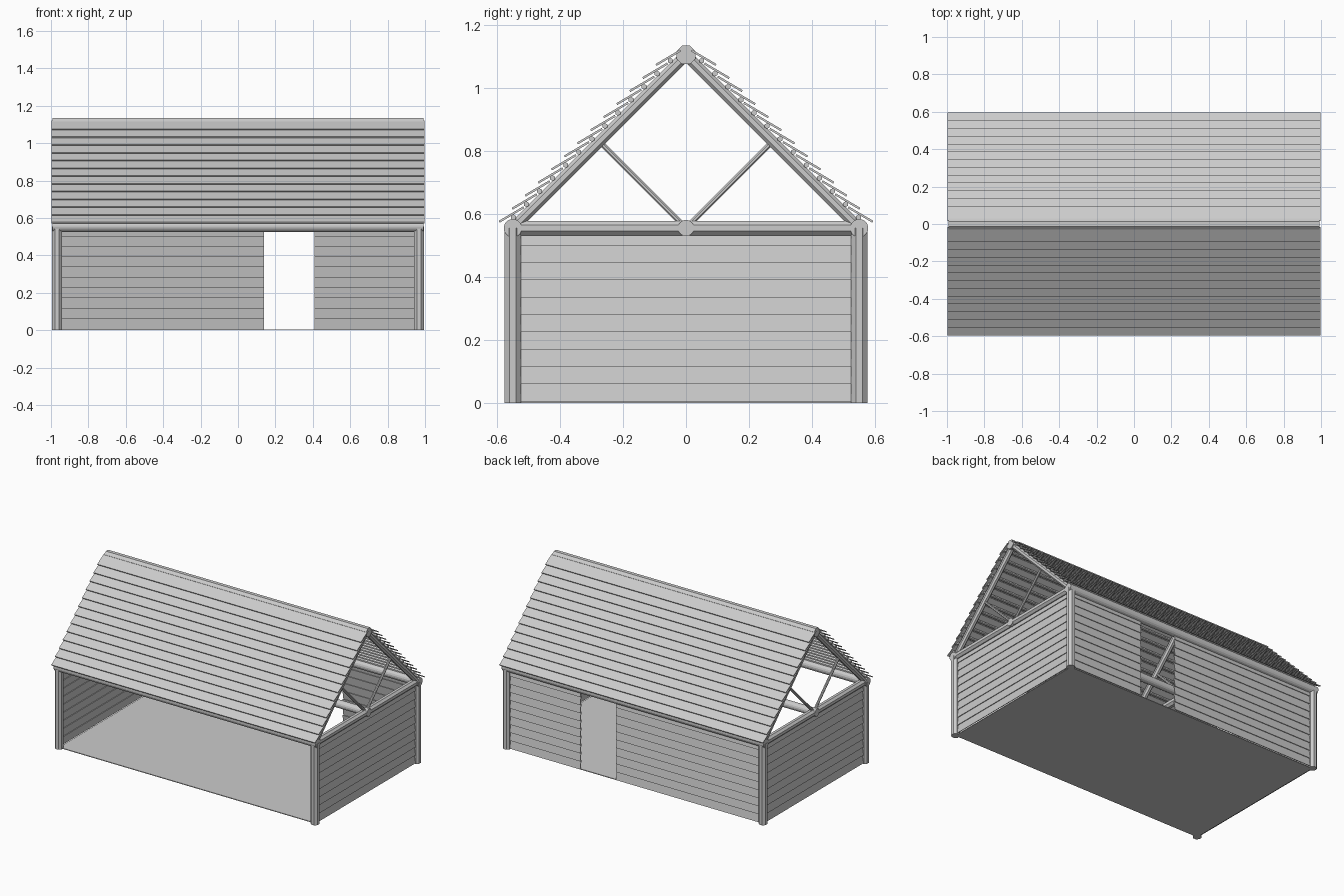
import bpy, bmesh, math
from mathutils import Vector

if "Cube" in bpy.data.objects:
    bpy.data.objects.remove(bpy.data.objects["Cube"])

mat = bpy.data.materials.new("weathered grey")
mat.diffuse_color = (0.6, 0.6, 0.6, 1)
mat.use_nodes = True
mat.node_tree.nodes["Principled BSDF"].inputs["Base Color"].default_value = mat.diffuse_color


def finish(bm, name):
    bmesh.ops.recalc_face_normals(bm, faces=bm.faces)
    me = bpy.data.meshes.new(name)
    bm.to_mesh(me)
    bm.free()
    me.materials.append(mat)
    ob = bpy.data.objects.new(name, me)
    bpy.context.collection.objects.link(ob)
    return ob


def log(bm, p, q, r, n=8):
    """Closed n-sided log from p to q, with one flat side up."""
    p, q = Vector(p), Vector(q)
    d = (q - p).normalized()
    ref = Vector((0, 1, 0)) if abs(d.x) > 0.9 else Vector((1, 0, 0))
    a = (ref - d * ref.dot(d)).normalized()
    b = d.cross(a)
    rings = []
    for c in (p, q):
        ring = []
        for i in range(n):
            t = 2 * math.pi * (i + 0.5) / n
            ring.append(bm.verts.new(c + r * (math.cos(t) * a + math.sin(t) * b)))
        rings.append(ring)
    lo, hi = rings
    for i in range(n):
        j = (i + 1) % n
        bm.faces.new((lo[i], lo[j], hi[j], hi[i]))
    bm.faces.new(lo)
    bm.faces.new(hi)


def plank(bm, profile, place, s0, s1):
    """Four-cornered profile (outward, height) extruded from s0 to s1."""
    ends = [[bm.verts.new(place(u, s, z)) for u, z in profile] for s in (s0, s1)]
    for i in range(4):
        j = (i + 1) % 4
        bm.faces.new((ends[0][i], ends[0][j], ends[1][j], ends[1][i]))
    bm.faces.new(ends[0])
    bm.faces.new(ends[1])


PX, PY, EAVE, RIDGE = 0.968, 0.55, 0.555, 1.105

# Floor slab
bm = bmesh.new()
plank(bm, [(-PY, 0), (PY, 0), (PY, 0.005), (-PY, 0.005)],
      lambda u, s, z: (s, u, z), -PX, PX)
finish(bm, "floor")

# Corner posts
bm = bmesh.new()
for sx in (-1, 1):
    for sy in (-1, 1):
        log(bm, (sx * PX, sy * PY, 0), (sx * PX, sy * PY, EAVE), 0.028)
finish(bm, "corner_posts")

# Lengthwise logs: eaves, centre and ridge
bm = bmesh.new()
for y, z, r, n in ((-PY, EAVE, 0.029, 16), (PY, EAVE, 0.029, 16),
                   (0, EAVE, 0.026, 16), (0, RIDGE, 0.032, 8)):
    log(bm, (-0.992, y, z), (0.992, y, z), r, n)
finish(bm, "lengthwise_logs")

# Trusses: tie beam, rafters and diagonal braces
bm = bmesh.new()
for x in (-PX, -0.41, 0.41, PX):
    log(bm, (x, -PY, EAVE), (x, PY, EAVE), 0.025)
    for s in (-1, 1):
        log(bm, (x, s * PY, EAVE), (x, 0, RIDGE), 0.019)
        log(bm, (x, 0, EAVE), (x, s * 0.27, 0.825), 0.009)
finish(bm, "roof_trusses")


# Overlapping wall boards, lower edge leaning outward
def wall(name, place, spans):
    bm = bmesh.new()
    for k in range(10):
        z0 = 0.005 + 0.055 * k
        z1 = min(z0 + 0.06, EAVE)
        prof = [(0.009, z0), (-0.001, z1), (-0.006, z1), (0.004, z0)]
        for s0, s1 in spans:
            plank(bm, prof, place, s0, s1)
    finish(bm, name)


wall("right_wall", lambda u, s, z: (PX + u, s, z), [(-PY, PY)])
wall("left_wall", lambda u, s, z: (-PX - u, s, z), [(-PY, PY)])
wall("back_wall", lambda u, s, z: (s, PY + u, z), [(-PX, 0.14), (0.41, PX)])

# Roof boards and the thin battens that carry them
for side, label in ((-1, "front"), (1, "back")):
    boards, battens = bmesh.new(), bmesh.new()
    for k in range(13):
        y, z = 0.592 - 0.0415 * k, 0.572 + 0.0415 * k
        top = (y - 0.078, z + 0.046)
        prof = [(y, z), top, (top[0] + 0.003, top[1] + 0.006), (y + 0.003, z + 0.006)]
        plank(boards, prof, lambda u, s, h: (s, side * u, h), -0.998, 0.998)
        by, bz = y - 0.044, z + 0.017
        log(battens, (-0.985, side * by, bz), (0.985, side * by, bz), 0.009, 6)
    finish(boards, label + "_roof_boards")
    finish(battens, label + "_roof_battens")
